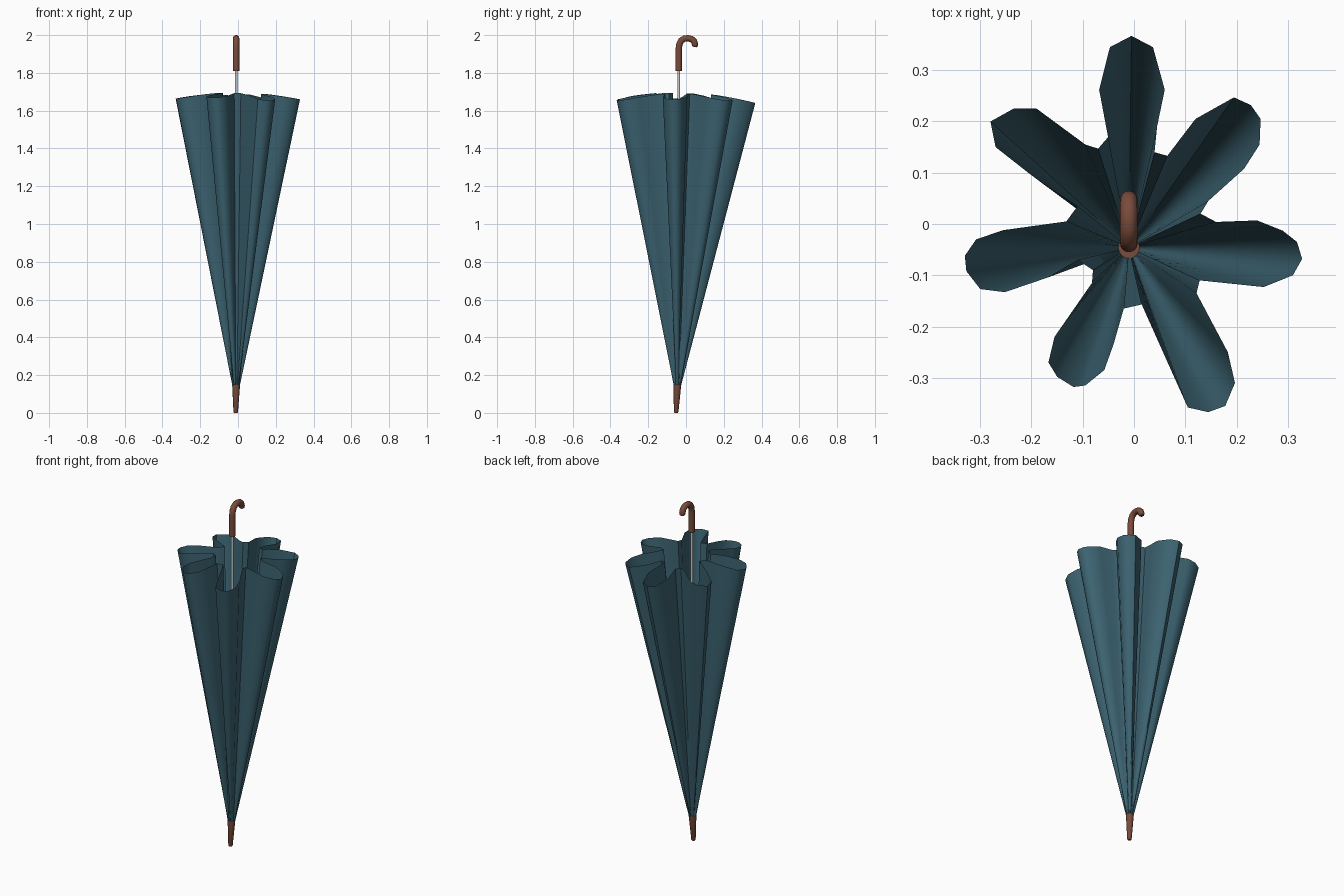
import bpy, bmesh, math
from mathutils import Vector

if "Cube" in bpy.data.objects:
    bpy.data.objects.remove(bpy.data.objects["Cube"])

def material(name, rgb):
    m = bpy.data.materials.new(name)
    m.diffuse_color = (*rgb, 1)
    m.use_nodes = True
    m.node_tree.nodes["Principled BSDF"].inputs["Base Color"].default_value = m.diffuse_color
    return m

cloth = material("teal_cloth", (0.045, 0.125, 0.165))
wood = material("brown_wood", (0.19, 0.07, 0.042))

def finish(name, bm, mat=None, angle=40):
    me = bpy.data.meshes.new(name)
    bm.to_mesh(me)
    bm.free()
    ob = bpy.data.objects.new(name, me)
    bpy.context.collection.objects.link(ob)
    if mat:
        me.materials.append(mat)
    bpy.ops.object.select_all(action='DESELECT')
    ob.select_set(True)
    bpy.context.view_layer.objects.active = ob
    bpy.ops.object.shade_smooth_by_angle(angle=math.radians(angle))
    return ob

def bridge(bm, a, b):
    n = len(a)
    for i in range(n):
        j = (i + 1) % n
        bm.faces.new((a[i], a[j], b[j], b[i]))

def tube(name, path, radii, mat=None, sides=16):
    """Capped round tube along a path lying in a plane of constant x."""
    bm = bmesh.new()
    pts = [Vector(p) for p in path]
    rings = []
    for i, p in enumerate(pts):
        t = (pts[min(i + 1, len(pts) - 1)] - pts[max(i - 1, 0)]).normalized()
        u = Vector((1, 0, 0))
        v = t.cross(u).normalized()
        rings.append([bm.verts.new(p + radii[i] * (u * math.cos(k * math.tau / sides)
                      + v * math.sin(k * math.tau / sides))) for k in range(sides)])
    for a, b in zip(rings, rings[1:]):
        bridge(bm, a, b)
    bm.faces.new(rings[0][::-1])
    bm.faces.new(rings[-1])
    return finish(name, bm, mat)

# Canopy: uneven seven-fold rim, seen from above
rim = [(.128, -.11), (.253, -.123), (.31, -.1), (.328, -.068), (.318, -.035), (.29, -.013), (.24, .007), (.16, .004),
       (.13, .02), (.145, .045), (.215, .108), (.245, .155), (.247, .205), (.228, .232), (.195, .247), (.12, .205),
       (.065, .133), (.04, .14), (.045, .19), (.06, .262), (.037, .345), (-.005, .367), (-.047, .345), (-.068, .262),
       (-.05, .17), (-.07, .147), (-.095, .155), (-.19, .225), (-.235, .225), (-.28, .2), (-.27, .15), (-.2, .095),
       (-.11, .035), (-.132, .005), (-.255, -.012), (-.308, -.03), (-.33, -.062), (-.327, -.092), (-.3, -.127),
       (-.252, -.133), (-.17, -.105), (-.11, -.07), (-.08, -.09), (-.082, -.115), (-.155, -.22), (-.167, -.27),
       (-.15, -.298), (-.118, -.318), (-.095, -.315), (-.058, -.285), (-.04, -.235), (-.02, -.165), (.015, -.157),
       (.07, -.28), (.105, -.358), (.145, -.367), (.178, -.355), (.197, -.31), (.183, -.25), (.122, -.135)]
apex = Vector((-.01, -.046, .145))
slant, ring_r = 1.552, .02
bm = bmesh.new()
ends = []
for x, y in rim:
    d = Vector((x - apex.x, y - apex.y, 0))
    low = apex + d.normalized() * ring_r
    high = apex + d + Vector((0, 0, math.sqrt(slant ** 2 - d.length ** 2)))
    ends.append((low, high))
prev = None
for s in range(9):
    ring = [bm.verts.new(a.lerp(b, s / 8)) for a, b in ends]
    if prev:
        bridge(bm, prev, ring)
    prev = ring
finish("canopy", bm, cloth, 50)

# Ferrule at the foot
tube("ferrule", [(-.012, -.052, 0), (-.012, -.052, .006), (-.01, -.046, .15)], [.009, .012, .021], wood)

# Metal shaft
tube("shaft", [(-.01, -.046, .1), (-.01, -.038, 1.85)], [.007, .007])

# Crook handle: straight grip followed by the hook
hook = [(-.038, 1.81), (-.038, 1.87), (-.038, 1.93), (-.035, 1.952), (-.025, 1.971), (-.008, 1.982), (.012, 1.983),
        (.03, 1.979), (.043, 1.967), (.048, 1.95), (.047, 1.942), (.046, 1.937)]
tube("handle", [(-.01, y, z) for y, z in hook], [.017] * 10 + [.015, .009], wood)
